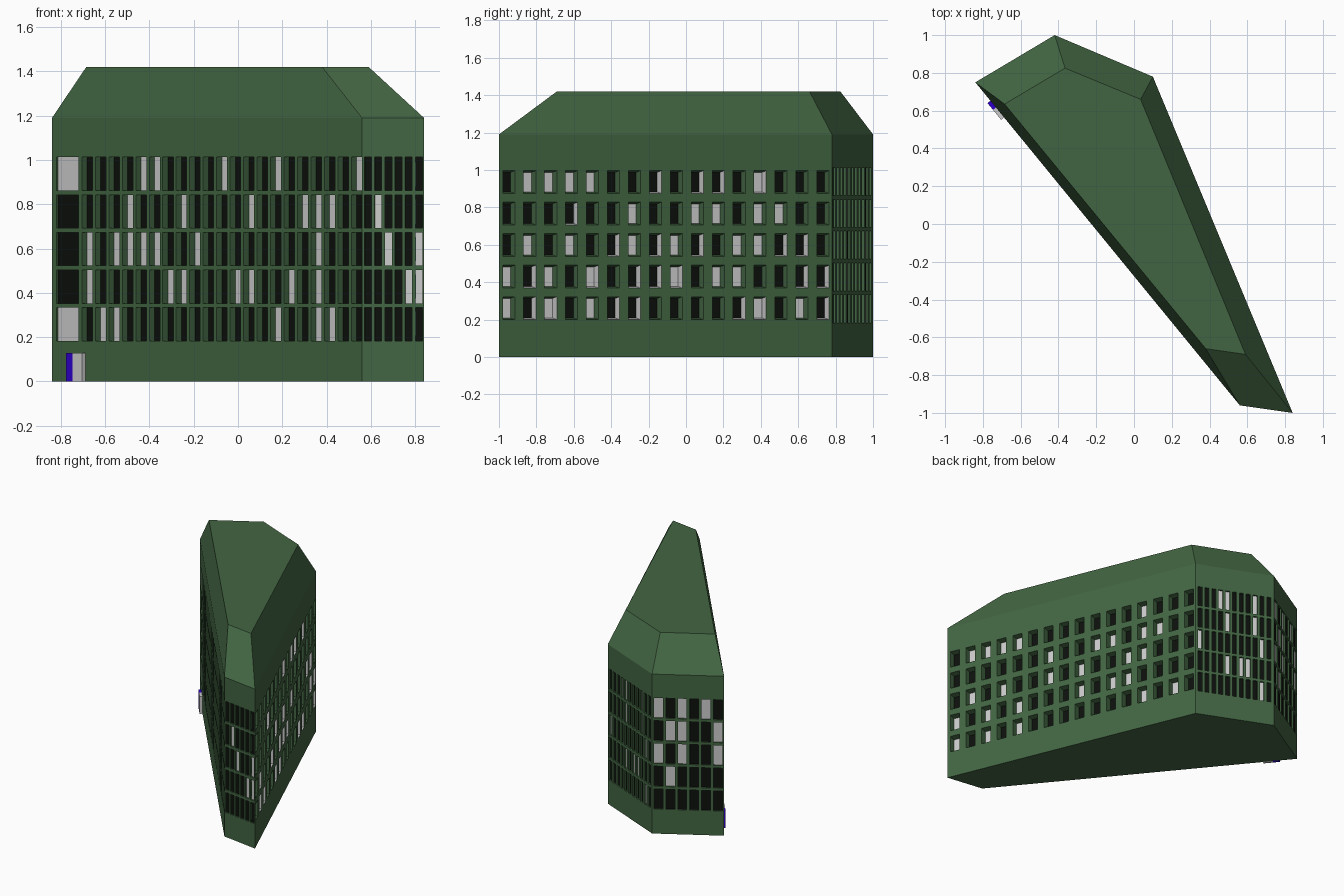
import bpy, bmesh, random
from mathutils import Vector

if "Cube" in bpy.data.objects:
    bpy.data.objects.remove(bpy.data.objects["Cube"])

random.seed(4)
WALL_H, ROOF_H = 1.19, 1.42
# Footprint and roof-top corners, counter-clockwise from the left corner
BASE = [(-.84, .75), (.56, -.96), (.84, -1), (.10, .78), (-.42, 1)]
TOP = [(-.685, .635), (.38, -.66), (.59, -.69), (.035, .66), (-.365, .825)]


def material(name, r, g, b):
    m = bpy.data.materials.new(name)
    m.diffuse_color = (r, g, b, 1)
    m.use_nodes = True
    m.node_tree.nodes["Principled BSDF"].inputs["Base Color"].default_value = m.diffuse_color
    return m


GREEN = material("green_wall", .055, .13, .055)
DARK = material("dark_glass", .004, .005, .004)
LIGHT = material("light_glass", .55, .55, .55)
BLUE = material("blue_door", .03, .0, .6)


def finish(name, bm, mats=(GREEN, DARK, LIGHT)):
    me = bpy.data.meshes.new(name)
    bm.to_mesh(me)
    bm.free()
    for m in mats:
        me.materials.append(m)
    ob = bpy.data.objects.new(name, me)
    bpy.context.collection.objects.link(ob)
    return ob


def frame(i):
    """Point function (u along wall, z up, d inward) for footprint side i."""
    p, q = Vector(BASE[i]), Vector(BASE[(i + 1) % 5])
    t = (q - p).normalized()
    inward = Vector((-t.y, t.x))
    return (q - p).length, lambda u, z, d=0: Vector((*(p + t * u + inward * d), z))


def wall(name, side, cols, rows, lit, taper=0, light_reveal=0):
    """cols: (u0, u1, depth); rows: (z0, z1); lit: one set of columns per row."""
    length, at = frame(side)
    bm = bmesh.new()

    def face(pts, mat=0):
        bm.faces.new([bm.verts.new(v) for v in pts]).material_index = mat

    def flat(u0, u1, z0, z1):
        face([at(u0, z0), at(u1, z0), at(u1, z1), at(u0, z1)])

    u = 0
    for c, (u0, u1, d) in enumerate(cols):
        flat(u, u0, 0, WALL_H)
        u, z = u1, 0
        for r, (z0, z1) in enumerate(rows):
            flat(u0, u1, z, z0)
            z = z1
            # Recessed pane with four reveals
            k = taper
            outer = [at(u0, z0), at(u1, z0), at(u1, z1), at(u0, z1)]
            inner = [at(u0 + k, z0 + k, d), at(u1 - k, z0 + k, d),
                     at(u1 - k, z1 - k, d), at(u0 + k, z1 - k, d)]
            face(inner, 2 if c in lit[r] else 1)
            pale = random.random() < light_reveal
            for j in range(4):
                n = (j + 1) % 4
                face([outer[j], outer[n], inner[n], inner[j]], 2 if pale and j < 2 else 0)
        flat(u0, u1, z, WALL_H)
    flat(u, length, 0, WALL_H)
    finish(name, bm)


def columns(first, pitch, width, count, depth):
    return [(first + i * pitch, first + i * pitch + width, depth) for i in range(count)]


tall = [(.183 + .17 * i, .333 + .17 * i) for i in range(5)]
square = [(.2 + .1685 * i, .322 + .1685 * i) for i in range(5)]

# Long front wall: one wide stair window column, then narrow windows
wall("front_wall", 0, [(.032, .19, .008)] + columns(.213, .0961, .075, 21, .03), tall,
     [{0, 2, 3, 15, 18, 19}, {1, 7, 8, 12, 13, 16, 18}, {1, 3, 4, 5, 6, 9, 18},
      {4, 8, 13, 17, 18, 19}, {0, 5, 6, 11, 15, 21}])
# Narrow end wall
wall("end_wall", 1, columns(.011, .0465, .032, 6, .01), tall,
     [set(), {4, 5}, {2, 5}, {1}, set()])
# Long right wall with squarer, tapered windows
wall("right_wall", 2, columns(.022, .1213, .07, 16, .04), square,
     [{0, 2, 4, 12, 14}, {0, 2, 4, 8, 10, 11}, {1, 3, 6, 8, 11, 12},
      {6, 9, 10, 12, 13}, {1, 2, 3, 4, 12}], .009, .35)
# Two back walls
wall("back_wall", 3, columns(.018, .0496, .03, 11, .012), tall,
     [{9}, {4, 6, 7}, {0, 9}, {4, 8}, {3, 4, 8}])
wall("left_wall", 4, columns(.014, .0805, .06, 6, .01), tall,
     [set(), {1}, {0, 2, 5}, {1, 2, 5}, {0, 2, 4}])

# Sloped roof with flat top
bm = bmesh.new()
low = [bm.verts.new((x, y, WALL_H)) for x, y in BASE]
high = [bm.verts.new((x, y, ROOF_H)) for x, y in TOP]
for i in range(5):
    n = (i + 1) % 5
    bm.faces.new([low[i], low[n], high[n], high[i]])
bm.faces.new(high)
finish("roof", bm)

# Floor slab underside
bm = bmesh.new()
bm.faces.new([bm.verts.new((x, y, 0)) for x, y in reversed(BASE)])
finish("floor", bm)


# Entrance on the front wall: blue door leaf and pale surround
def block(name, u0, u1, z1, out, mat):
    _, at = frame(0)
    bm = bmesh.new()
    v = [bm.verts.new(at(u, z, d)) for z in (0, z1)
         for u, d in ((u0, -out), (u1, -out), (u1, .005), (u0, .005))]
    for f in ((3, 2, 1, 0), (4, 5, 6, 7), (0, 1, 5, 4), (1, 2, 6, 5), (2, 3, 7, 6), (3, 0, 4, 7)):
        bm.faces.new([v[i] for i in f])
    finish(name, bm, (mat,))


block("entrance_door", .126, .172, .128, .02, BLUE)
block("entrance_surround", .172, .24, .128, .02, LIGHT)
